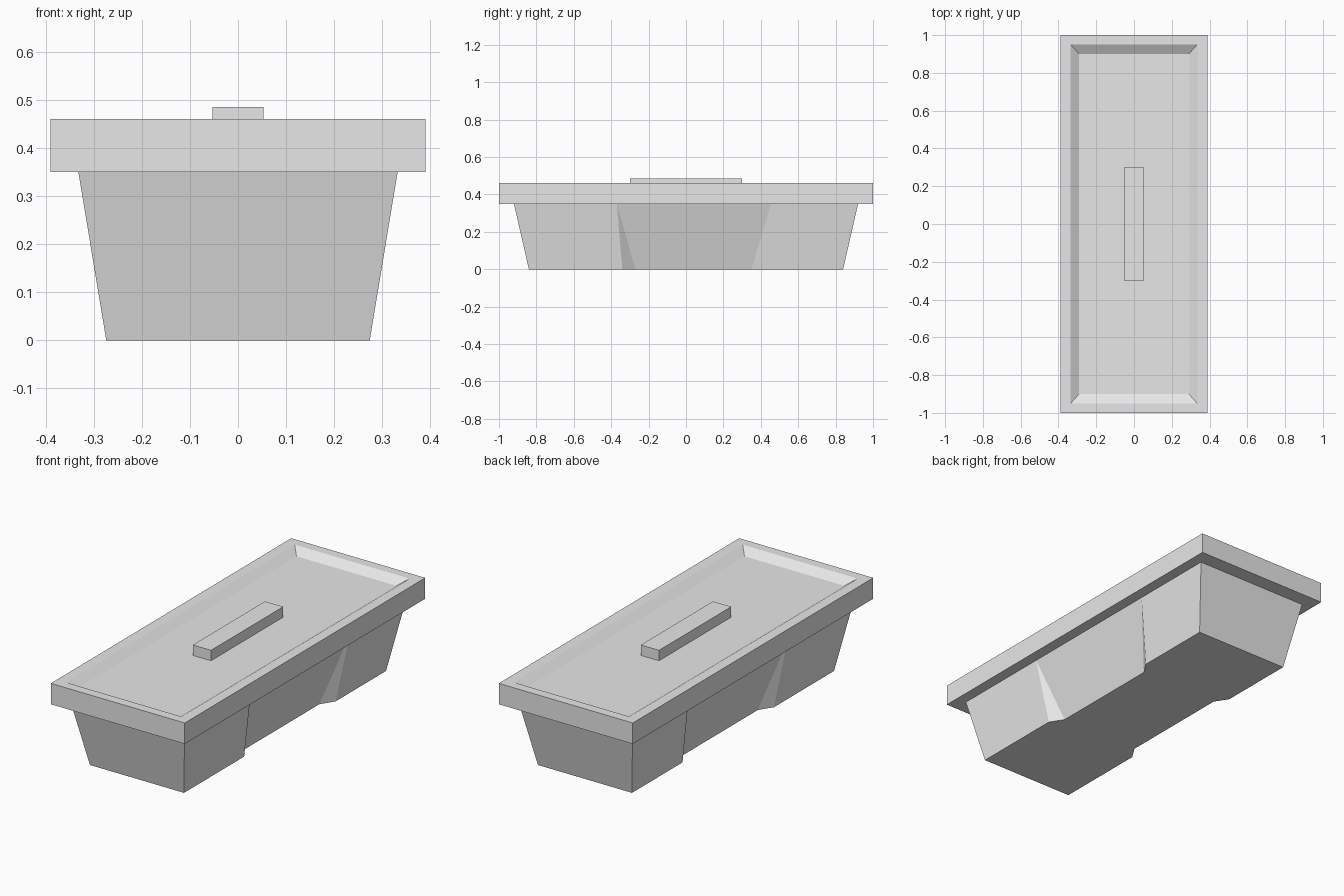
import bpy
import bmesh

if "Cube" in bpy.data.objects:
    bpy.data.objects.remove(bpy.data.objects["Cube"], do_unlink=True)

grey = bpy.data.materials.new("light grey plastic")
grey.use_nodes = True
GREY = (0.8, 0.8, 0.8, 1)
grey.diffuse_color = GREY
grey.node_tree.nodes["Principled BSDF"].inputs["Base Color"].default_value = GREY


def finish(name, bm):
    bmesh.ops.recalc_face_normals(bm, faces=bm.faces[:])
    mesh = bpy.data.meshes.new(name)
    bm.to_mesh(mesh)
    bm.free()
    mesh.materials.append(grey)
    obj = bpy.data.objects.new(name, mesh)
    bpy.context.collection.objects.link(obj)
    return obj


def stacked_rings(name, rings):
    """Join rectangles (half x, half y, z) from bottom to top and cap both ends."""
    bm = bmesh.new()
    loops = []
    for hx, hy, z in rings:
        corners = ((-hx, -hy), (hx, -hy), (hx, hy), (-hx, hy))
        loops.append([bm.verts.new((x, y, z)) for x, y in corners])
    for low, high in zip(loops, loops[1:]):
        for i in range(4):
            j = (i + 1) % 4
            bm.faces.new((low[i], low[j], high[j], high[i]))
    bm.faces.new(loops[0])
    bm.faces.new(loops[-1])
    return finish(name, bm)


# Tapered tub, with a leaning hand recess in each long side
TOP = 0.35
bm = bmesh.new()
bottoms, tops = {}, {}
for side in (1, -1):
    low = ((0.274, -0.84), (0.274, -0.34), (0.229, -0.27),
           (0.229, 0.35), (0.274, 0.42), (0.274, 0.84))
    b = [bm.verts.new((side * x, y, 0)) for x, y in low]
    t = [bm.verts.new((side * 0.332, y, TOP)) for y in (-0.92, -0.37, 0.455, 0.92)]
    for face in ((b[0], b[1], t[1], t[0]), (b[1], b[2], t[1]),
                 (b[2], b[3], t[2], t[1]), (b[3], b[4], t[2]),
                 (b[4], b[5], t[3], t[2])):
        bm.faces.new(face)
    bottoms[side], tops[side] = b, t
for end in (0, -1):
    bm.faces.new((bottoms[1][end], tops[1][end], tops[-1][end], bottoms[-1][end]))
for sides in (bottoms, tops):
    bm.faces.new(sides[1] + sides[-1][::-1])
finish("tub", bm)

# Lid with a shallow sunken panel
FLOOR = 0.43
stacked_rings("lid", [(0.39, 1, TOP), (0.39, 1, 0.46), (0.335, 0.95, 0.46),
                      (0.29, 0.9, FLOOR)])

# Handle bar standing on the panel
stacked_rings("lid_handle", [(0.053, 0.3, FLOOR), (0.053, 0.3, 0.485)])
